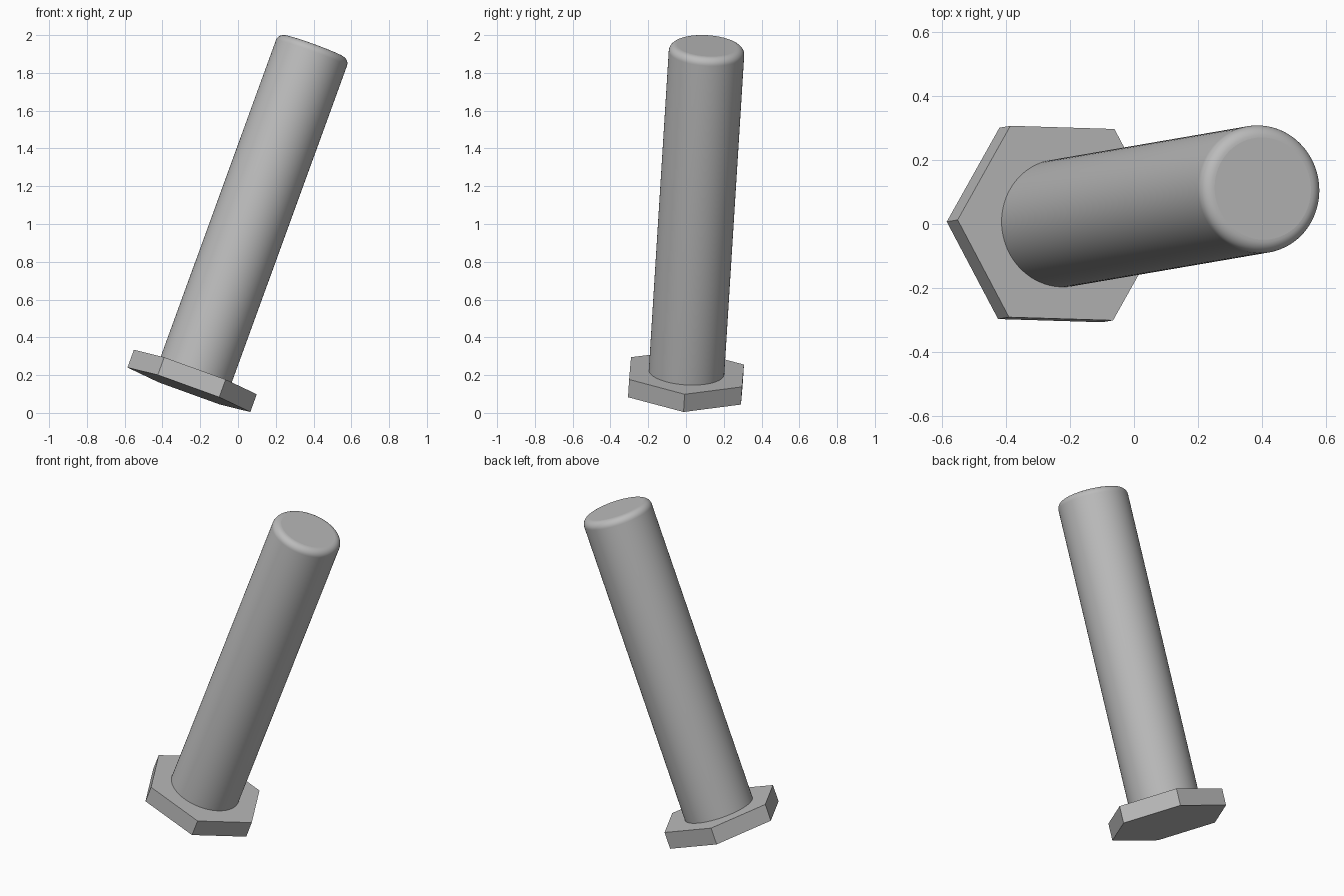
import bpy
import bmesh
from math import radians
from mathutils import Matrix, Vector

cube = bpy.data.objects.get("Cube")
if cube:
    bpy.data.objects.remove(cube)

# One plain steel grey
steel = bpy.data.materials.new("steel grey")
steel.use_nodes = True
colour = (0.5, 0.5, 0.5, 1)
steel.diffuse_color = colour
steel.node_tree.nodes["Principled BSDF"].inputs["Base Color"].default_value = colour

# Leaning frame: local z runs along the bolt, local x to a corner of the head
axis = Vector((0.364, 0.0625, 1)).normalized()
corner = Vector((0.65, -0.02, 0))
corner.z = -(corner.x * axis.x + corner.y * axis.y) / axis.z
corner.normalize()
side = axis.cross(corner)
lean = Matrix((corner, side, axis)).transposed().to_4x4()
lean.translation = (-0.26, -0.003, 0.1225)

HEAD_RADIUS, HEAD_HEIGHT = 0.346, 0.1
SHANK_RADIUS, LENGTH, ROUNDING = 0.2, 1.94, 0.04


def prism(name, sides, radius, bottom, top, turn=0, rounding=0):
    """Upright prism in the leaning frame, with an optional rounded top rim."""
    bm = bmesh.new()
    place = Matrix.Translation((0, 0, (bottom + top) / 2)) @ Matrix.Rotation(turn, 4, "Z")
    bmesh.ops.create_cone(bm, cap_ends=True, segments=sides, radius1=radius,
                          radius2=radius, depth=top - bottom, matrix=place)
    if rounding:
        rim = [e for e in bm.edges if all(v.co.z > top - 0.001 for v in e.verts)]
        bmesh.ops.bevel(bm, geom=rim, offset=rounding, segments=8,
                        profile=0.5, affect="EDGES")
    bm.normal_update()
    # Round walls are smooth, flat ends stay flat
    for face in bm.faces:
        face.smooth = rounding > 0 and abs(face.normal.z) < 0.999
    mesh = bpy.data.meshes.new(name)
    bm.to_mesh(mesh)
    bm.free()
    mesh.materials.append(steel)
    obj = bpy.data.objects.new(name, mesh)
    obj.matrix_world = lean
    bpy.context.collection.objects.link(obj)
    return obj


# Create_cone starts on local y, so a right angle puts a corner on local x
prism("hex_head", 6, HEAD_RADIUS, 0, HEAD_HEIGHT, turn=radians(90))
prism("round_shank", 96, SHANK_RADIUS, HEAD_HEIGHT, LENGTH, rounding=ROUNDING)
